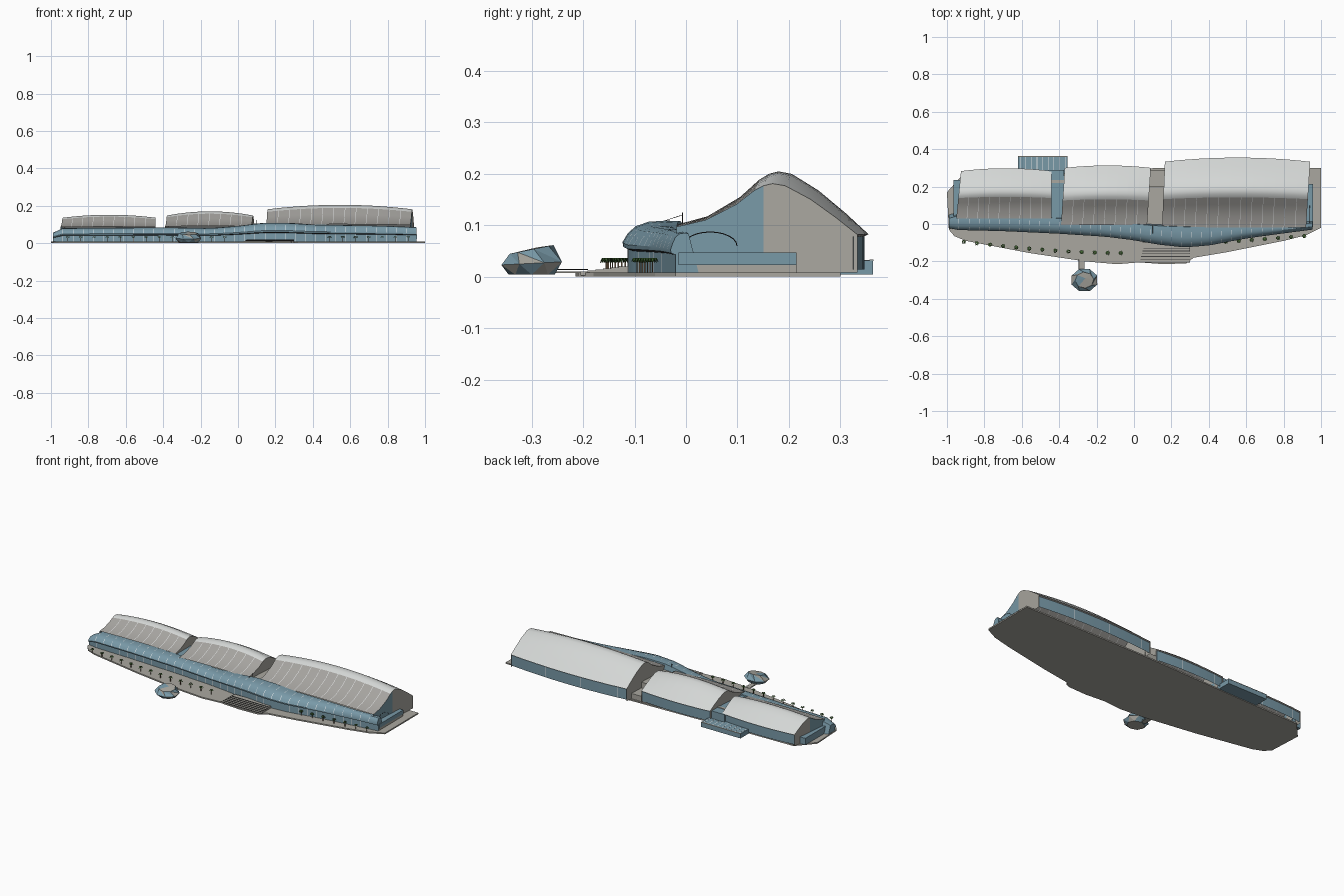
import bpy, bmesh, math
from mathutils import Vector

if "Cube" in bpy.data.objects:
    bpy.data.objects.remove(bpy.data.objects["Cube"])


def material(name, rgb):
    m = bpy.data.materials.new(name)
    m.use_nodes = True
    m.diffuse_color = (*rgb, 1)
    m.node_tree.nodes["Principled BSDF"].inputs["Base Color"].default_value = (*rgb, 1)
    return m


MATS = [material(*c) for c in (
    ("blue_glass", (.19, .32, .39)), ("concrete_grey", (.40, .39, .35)),
    ("pale_roof", (.66, .68, .67)), ("panel_grey", (.38, .37, .35)),
    ("white_trim", (.85, .87, .88)), ("dark_trim", (.05, .05, .05)),
    ("palm_green", (.05, .13, .03)), ("trunk_brown", (.16, .10, .06)))]
GLASS, CONCRETE, PALE, PANEL, WHITE, DARK, GREEN, BROWN = range(len(MATS))


def finish(name, bm, smooth=False):
    bmesh.ops.recalc_face_normals(bm, faces=bm.faces)
    me = bpy.data.meshes.new(name)
    bm.to_mesh(me)
    bm.free()
    for m in MATS:
        me.materials.append(m)
    ob = bpy.data.objects.new(name, me)
    bpy.context.collection.objects.link(ob)
    if smooth:
        bpy.ops.object.select_all(action='DESELECT')
        ob.select_set(True)
        bpy.context.view_layer.objects.active = ob
        bpy.ops.object.shade_smooth_by_angle(angle=math.radians(30))
    return ob


def add_face(bm, verts, mat):
    bm.faces.new(verts).material_index = mat


def add_box(bm, lo, hi, mat):
    size = [b - a for a, b in zip(lo, hi)]
    mid = [(a + b) / 2 for a, b in zip(lo, hi)]
    verts = bmesh.ops.create_cube(bm, size=1)["verts"]
    for v in verts:
        v.co = Vector(c * s + m for c, s, m in zip(v.co, size, mid))
    for f in {f for v in verts for f in v.link_faces}:
        f.material_index = mat


def box(name, lo, hi, mat):
    bm = bmesh.new()
    add_box(bm, lo, hi, mat)
    finish(name, bm)


def loft(bm, sections, rule):
    rows = [[bm.verts.new(p) for p in s] for s in sections]
    for i, (a, b) in enumerate(zip(rows, rows[1:])):
        for j in range(len(a) - 1):
            add_face(bm, (a[j], b[j], b[j + 1], a[j + 1]), rule(i, j))
    return rows


def ribbed(count, rib):
    # Alternating wide bays and narrow ribs along 0..1
    ts = [0]
    for k in range(1, count):
        ts += [k / count - rib / 2, k / count + rib / 2]
    return ts + [1]


def tube(name, points, radius, mat):
    cu = bpy.data.curves.new(name, 'CURVE')
    cu.dimensions = '3D'
    cu.bevel_depth = radius
    cu.bevel_resolution = 0
    sp = cu.splines.new('POLY')
    sp.points.add(len(points) - 1)
    for p, co in zip(sp.points, points):
        p.co = (*co, 1)
    cu.materials.append(MATS[mat])
    bpy.context.collection.objects.link(bpy.data.objects.new(name, cu))


# Ground platform
BASE = .008
outline = [(-1, .17), (-.99, -.03), (-.96, -.065), (-.9, -.09), (-.56, -.155),
           (-.26, -.2), (-.09, -.215), (.03, -.205), (.16, -.215), (.28, -.21),
           (.32, -.18), (.5, -.15), (.65, -.12), (.8, -.09), (.92, -.06),
           (1, -.02), (1, .3), (.16, .3), (-.46, .28), (-.91, .27)]
bm = bmesh.new()
add_face(bm, [bm.verts.new((x, y, 0)) for x, y in outline], CONCRETE)
ext = bmesh.ops.extrude_face_region(bm, geom=bm.faces[:])["geom"]
for v in ext:
    if isinstance(v, bmesh.types.BMVert):
        v.co.z = BASE
finish("platform", bm)

# Entrance steps
bm = bmesh.new()
for k in range(6):
    y, z = -.205 + k * .015, BASE + .002 * (k + 1)
    add_box(bm, (.03 + k * .004, y, .002), (.3, -.1, z), CONCRETE)
    add_box(bm, (.03 + k * .004, y - .001, z - .002), (.3, y + .003, z + .0004), DARK)
finish("entrance_steps", bm)

# Vaulted halls: normalised roof section from front eave to rear eave
VAULT = [(0, .17), (.16, .3), (.33, .6), (.43, .87), (.48, .96), (.53, 1),
         (.6, .96), (.74, .7), (.88, .35), (1, .02)]
EAVE = .08


def hall(name, x0, x1, lean0, lean1, yf, yb, bulge, ridge, rise, eave, bays, glass_end):
    def section(t):
        arch = 1 - (2 * t - 1) ** 2
        back, top = yb + bulge * arch, ridge + rise * arch
        pts = []
        for u, v in VAULT:
            x = (x0 + lean0 * u) * (1 - t) + (x1 + lean1 * u) * t
            pts.append(Vector((x, yf + u * (back - yf), eave + v * (top - eave))))
        rear = pts[-1] + Vector((0, -.008, -.004))
        return pts + [rear, Vector((rear.x, rear.y, .014))]

    def rule(i, j):
        if j >= len(VAULT):
            return WHITE if i % 8 == 1 else GLASS
        if j == len(VAULT) - 1:
            return PANEL
        if i % 2 and j < 3:
            return WHITE
        return PANEL if j < 3 else PALE

    bm = bmesh.new()
    rows = loft(bm, [section(t) for t in ribbed(bays, .0026 / (x1 - x0))], rule)
    # Gable walls in vertical strips, glazed at the front on the outer end
    for end, row in ((0, rows[0]), (1, rows[-1])):
        low = [bm.verts.new((v.co.x, v.co.y, BASE)) for v in row[:len(VAULT)]]
        for j in range(len(VAULT) - 1):
            glazed = end == glass_end and VAULT[j + 1][0] < .5
            add_face(bm, (row[j], row[j + 1], low[j + 1], low[j]),
                     GLASS if glazed else CONCRETE)
    finish(name, bm, True)


hall("west_hall", -.95, -.44, .025, 0, .03, .283, .015, .136, .016, .075, 9, 0)
hall("middle_hall", -.39, .07, .02, .02, -.005, .3, .013, .148, .022, .076, 8, -1)
hall("east_hall", .15, .92, .015, .022, -.018, .333, .022, .181, .024, EAVE, 13, 1)

# Links between the halls
box("glass_link", (-.46, .02, BASE), (-.375, .29, .078), GLASS)
box("glass_link_beam", (-.46, .22, .07), (-.375, .235, .081), CONCRETE)
box("solid_link", (.07, -.01, BASE), (.165, .2, .075), CONCRETE)
box("solid_link_rear", (.07, .2, BASE), (.165, .29, .04), CONCRETE)

# Sinuous glazed arcade: x, front y, rear y, height
STATIONS = [(-.99, -.02, .03, .055), (-.95, -.03, .045, .08), (-.7, -.036, .045, .082),
            (-.4, -.05, .03, .085), (-.15, -.066, .012, .08), (0, -.085, 0, .092),
            (.13, -.108, -.01, .109), (.27, -.123, -.015, .109), (.4, -.113, -.018, .1),
            (.6, -.075, -.012, .096), (.8, -.048, -.01, .092), (.955, -.028, .005, .085)]


def station(x):
    for a, b in zip(STATIONS, STATIONS[1:]):
        if x <= b[0] + 1e-6:
            t = (x - a[0]) / (b[0] - a[0])
            return [p + (q - p) * t for p, q in zip(a, b)]


def arcade_section(x):
    x, yf, yb, h = station(x)
    w = yb - yf
    return [Vector((x, yf + dy + f * w, h * z)) for dy, f, z in (
        (.008, 0, .07), (.008, 0, .5), (-.001, 0, .54), (-.002, 0, .62),
        (0, .08, .78), (0, .22, .9), (0, .45, .98), (0, .75, 1), (0, 1, .99),
        (.02, 1, .07))]


bm = bmesh.new()
length = STATIONS[-1][0] - STATIONS[0][0]
stops = ribbed(36, .0026 / length)
rows = loft(bm, [arcade_section(STATIONS[0][0] + length * t) for t in stops],
            lambda i, j: DARK if j == 1 else WHITE if i % 2 and j in (0, 3, 4, 6) else GLASS)
for row in (rows[0], rows[-1]):
    add_face(bm, row, GLASS)
finish("glazed_arcade", bm, True)

# Low end wings
box("east_wing_base", (.9, -.015, BASE), (.955, .215, .023), CONCRETE)
box("east_wing_glass", (.9, -.015, .023), (.958, .215, .047), GLASS)
box("west_wing_glass", (-.965, 0, BASE), (-.91, .235, .048), GLASS)

# Rear annex with striped glass roof
bm = bmesh.new()
add_box(bm, (-.62, .27, .004), (-.355, .363, .032), GLASS)
for k in range(9):
    x = -.61 + k * .03
    add_box(bm, (x, .29, .032), (x + .003, .36, .0325), WHITE)
add_box(bm, (-.62, .357, .031), (-.355, .364, .0335), CONCRETE)
finish("rear_annex", bm)

# Faceted floating pavilion
bm = bmesh.new()
rings = []
for radius, z, tilt, turn in ((.052, .004, 0, 0), (.074, .026, .05, .4), (.05, .053, .2, .1)):
    ring = []
    for k in range(8):
        a = k * math.tau / 8 + turn
        dy = radius * math.sin(a) * .86
        ring.append(bm.verts.new((-.265 + radius * math.cos(a), -.3 + dy, z + tilt * dy)))
    rings.append(ring)
for r, (a, b) in enumerate(zip(rings, rings[1:])):
    for k in range(8):
        n = (k + 1) % 8
        add_face(bm, (a[k], a[n], b[k]), CONCRETE if (k + r) % 4 == 0 else GLASS)
        add_face(bm, (a[n], b[n], b[k]), CONCRETE if (k + r) % 3 == 0 else GLASS)
apex = bm.verts.new((-.26, -.29, .057))
for k in range(8):
    add_face(bm, (rings[2][k], rings[2][(k + 1) % 8], apex), GLASS if k in (3, 4) else CONCRETE)
add_face(bm, rings[0], CONCRETE)
finish("floating_pavilion", bm)
box("gangway", (-.295, -.26, .007), (-.265, -.19, .01), CONCRETE)
for x in (-.295, -.265):
    tube("gangway_rail", [(x, -.25, .014), (x, -.19, .014)], .0006, DARK)


# Palm rows
def palm(bm, x, y):
    add_box(bm, (x - .0012, y - .0012, BASE), (x + .0012, y + .0012, .031), BROWN)
    top = Vector((x, y, .033))
    for k in range(9):
        a = k * math.tau / 9
        out, side = Vector((math.cos(a), math.sin(a), 0)), Vector((-math.sin(a), math.cos(a), 0))
        ribs = [top + out * d + Vector((0, 0, z)) for d, z in ((.001, 0), (.008, .003), (.013, -.006))]
        pts = [ribs[0], ribs[1] - side * .003, ribs[2], ribs[1] + side * .003]
        add_face(bm, [bm.verts.new(p) for p in pts], GREEN)


bm = bmesh.new()
for k in range(13):
    palm(bm, -.91 + k * .07, -.095 - .06 * math.sin(k / 12 * math.pi / 2))
for k in range(7):
    palm(bm, .49 + k * .07, -.095 + k * .005)
finish("palm_trees", bm)

# Mast with stay, and arched trim on the east gable
tube("mast", [(.1, -.007, .07), (.1, -.007, .125)], .0008, DARK)
tube("mast_stay", [(.1, -.007, .12), (.1, -.05, .106)], .0005, DARK)
tube("gable_arch", [(.94, .047 + .052 * math.cos(a), .06 + .027 * math.sin(a))
                    for a in (k * math.pi / 12 for k in range(13))], .001, DARK)
